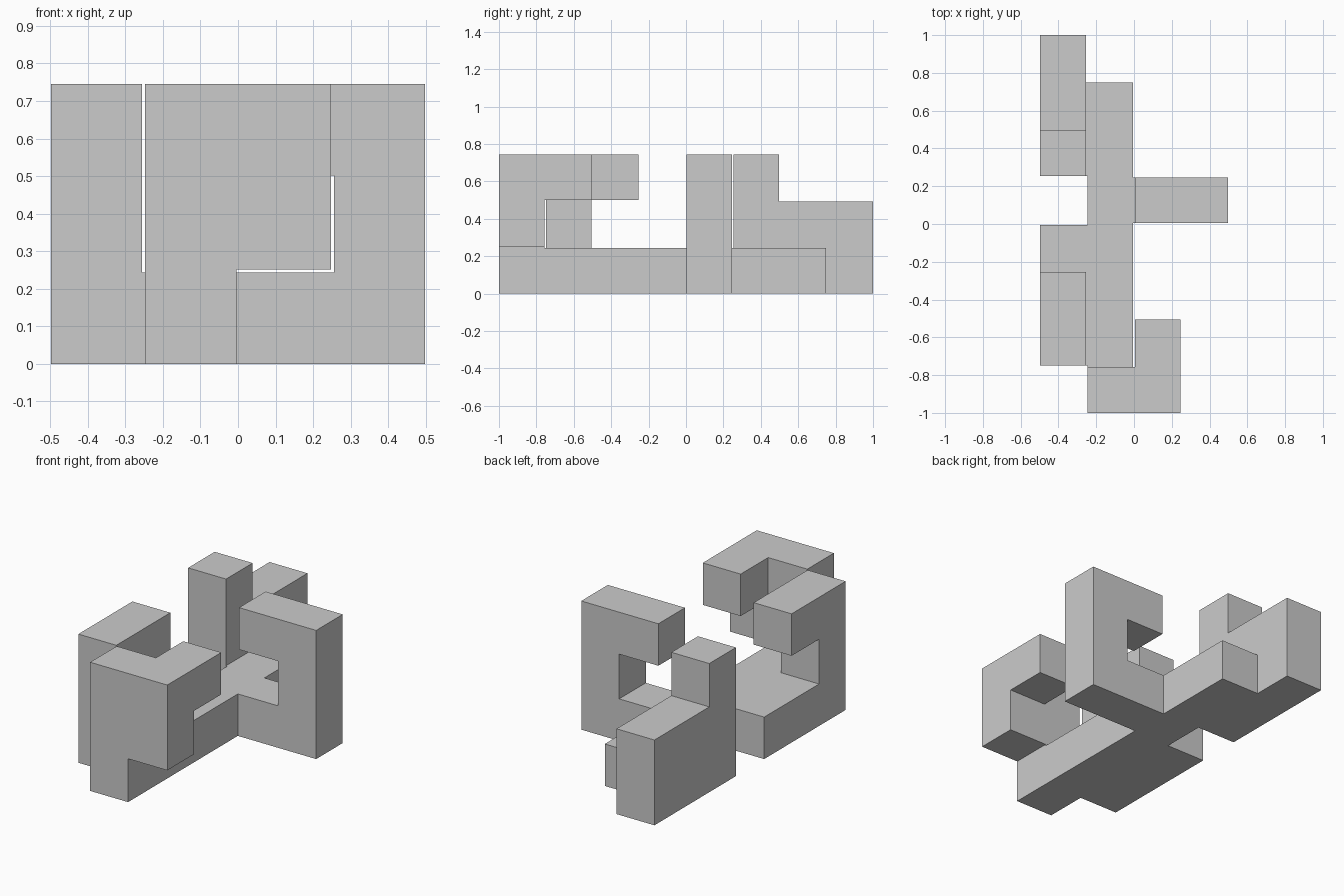
import bpy, bmesh
from mathutils import Vector

if "Cube" in bpy.data.objects:
    bpy.data.objects.remove(bpy.data.objects["Cube"])

P = 0.251   # cell pitch
E = 0.004   # clearance shaved off every outer face
ORIGIN = Vector((-2 * P, -4 * P, -E))


def block(name, lo, hi):
    """Box covering cells lo..hi (inclusive), inset by the clearance."""
    a = ORIGIN + Vector(lo) * P + Vector((E, E, E))
    b = ORIGIN + (Vector(hi) + Vector((1, 1, 1))) * P - Vector((E, E, E))
    bm = bmesh.new()
    bmesh.ops.create_cube(bm, size=1)
    for v in bm.verts:
        v.co = Vector([(a[i] + b[i]) / 2 + v.co[i] * (b[i] - a[i]) for i in range(3)])
    me = bpy.data.meshes.new(name)
    bm.to_mesh(me)
    bm.free()
    ob = bpy.data.objects.new(name, me)
    bpy.context.collection.objects.link(ob)
    return ob


PARTS = {
    # upright at the front with an overhanging hooked slab
    "front_post": ((1, 0, 0), (1, 0, 2)),
    "front_slab": ((1, 0, 1), (2, 0, 2)),
    "front_hook": ((2, 0, 2), (2, 1, 2)),
    # C-shaped arm on the left
    "left_foot": ((0, 1, 0), (1, 3, 0)),
    "left_post": ((0, 1, 0), (0, 1, 2)),
    "left_arm": ((0, 1, 2), (0, 2, 2)),
    # C-shaped arm on the right
    "right_foot": ((1, 4, 0), (3, 4, 0)),
    "right_post": ((3, 4, 0), (3, 4, 2)),
    "right_arm": ((2, 4, 2), (3, 4, 2)),
    # stepped wall at the back left
    "back_foot": ((0, 5, 0), (1, 6, 0)),
    "back_wall": ((0, 5, 0), (0, 7, 1)),
    "back_post": ((0, 5, 0), (0, 5, 2)),
}

# Spine, with all other blocks merged into it as one solid
piece = block("interlocking_block_piece", (1, 0, 0), (1, 6, 0))
bpy.context.view_layer.objects.active = piece
for name, (lo, hi) in PARTS.items():
    part = block(name, lo, hi)
    mod = piece.modifiers.new(name, 'BOOLEAN')
    mod.operation = 'UNION'
    mod.solver = 'EXACT'
    mod.object = part
    bpy.ops.object.modifier_apply(modifier=mod.name)
    bpy.data.objects.remove(part)

# Clean up leftover coplanar edges
bm = bmesh.new()
bm.from_mesh(piece.data)
bmesh.ops.remove_doubles(bm, verts=bm.verts, dist=0.0005)
bmesh.ops.dissolve_limit(bm, angle_limit=0.02, verts=bm.verts, edges=bm.edges)
bmesh.ops.recalc_face_normals(bm, faces=bm.faces)
bm.to_mesh(piece.data)
bm.free()
